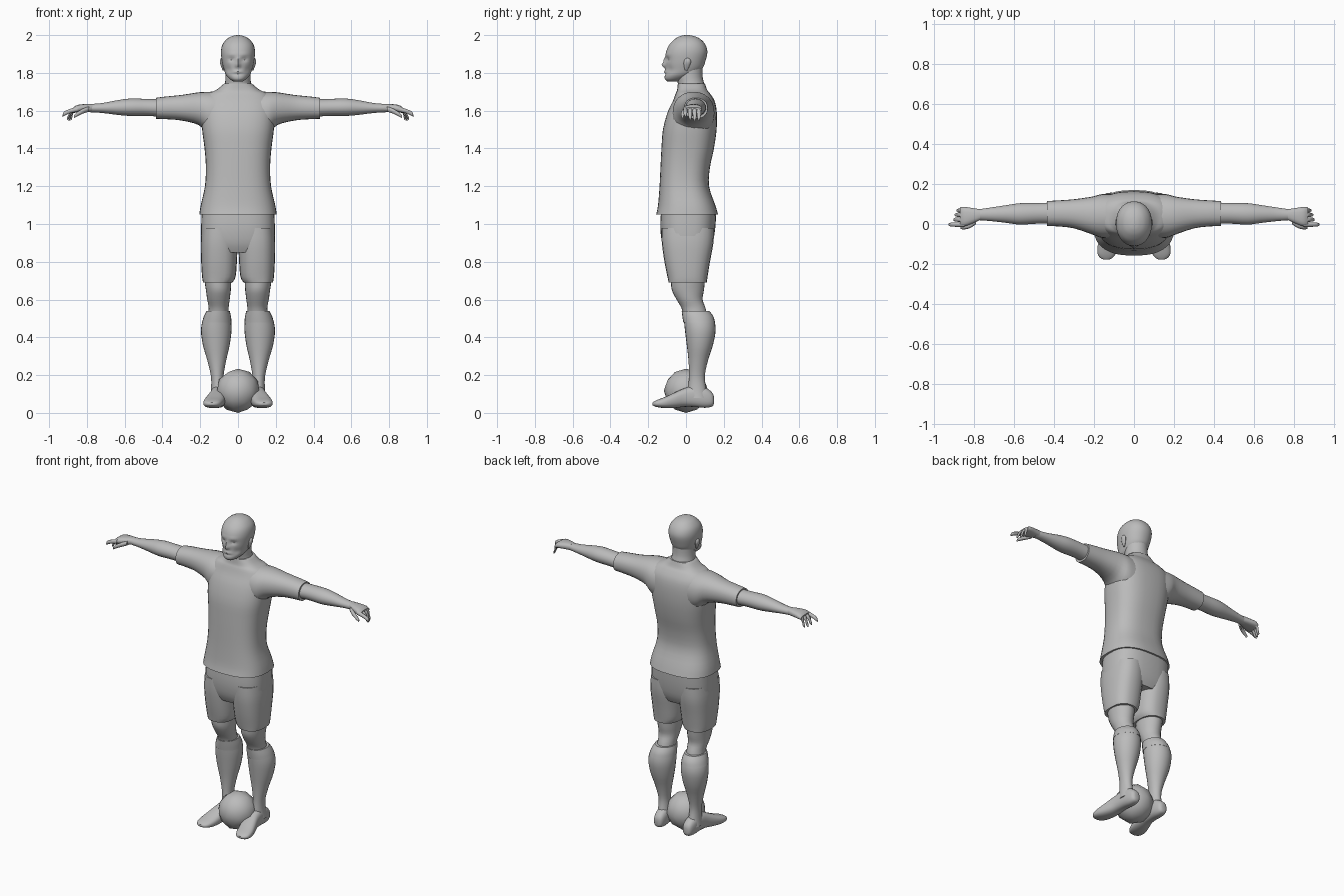
import bpy, bmesh, math

grey = bpy.data.materials.new("plain grey")
grey.diffuse_color = (0.5, 0.5, 0.5, 1)


def finish(name, bm, mirror=False, angle=45):
    bmesh.ops.recalc_face_normals(bm, faces=bm.faces)
    me = bpy.data.meshes.new(name)
    bm.to_mesh(me)
    bm.free()
    me.materials.append(grey)
    me.shade_smooth()
    me.set_sharp_from_angle(angle=math.radians(angle))
    ob = bpy.data.objects.new(name, me)
    bpy.context.collection.objects.link(ob)
    if mirror:
        ob.modifiers.new("mirror", 'MIRROR')
    return ob


def smooth_rings(rings, steps):
    """Fill in rings between the given ones along a smooth spline."""
    out = []
    for i in range(len(rings) - 1):
        p0, p1 = rings[max(i - 1, 0)], rings[i]
        p2, p3 = rings[i + 1], rings[min(i + 2, len(rings) - 1)]
        for s in range(steps):
            u = s / steps
            out.append([b + 0.5 * u * (c - a + u * (2*a - 5*b + 4*c - d + u * (3*(b - c) + d - a)))
                        for a, b, c, d in zip(p0, p1, p2, p3)])
    return out + [list(rings[-1])]


def loft(name, axis, rings, mirror=True, power=2.0, sides=24, steps=3, shape=None):
    """Rings are (position on axis, low, high, low, high) over the other two axes."""
    bm = bmesh.new()
    loops = []
    for t, a0, a1, b0, b1 in smooth_rings(rings, steps):
        loop = []
        for k in range(sides):
            w = 2 * math.pi * k / sides
            c, s = math.cos(w), math.sin(w)
            a = (a0 + a1) / 2 + (a1 - a0) / 2 * math.copysign(abs(c) ** (2 / power), c)
            b = (b0 + b1) / 2 + (b1 - b0) / 2 * math.copysign(abs(s) ** (2 / power), s)
            co = {'x': (t, a, b), 'y': (a, t, b), 'z': (a, b, t)}[axis]
            loop.append(bm.verts.new(shape(*co) if shape else co))
        loops.append(loop)
    for l0, l1 in zip(loops, loops[1:]):
        for k in range(sides):
            j = (k + 1) % sides
            bm.faces.new((l0[k], l0[j], l1[j], l1[k]))
    bm.faces.new(loops[0])
    bm.faces.new(loops[-1])
    return finish(name, bm, mirror)


def face_relief(x, y, z):
    """Push the front of the head into brow, eye sockets, nose, lips and chin."""
    if y < -0.03:
        for fx, fz, sx, sz, dy in ((0, 1.842, .011, .014, -.022), (0, 1.868, .008, .014, -.012),
                                   (.034, 1.872, .015, .010, .011), (.03, 1.897, .03, .008, -.004),
                                   (0, 1.806, .022, .007, -.007), (0, 1.793, .03, .005, .004),
                                   (.05, 1.815, .015, .02, .006)):
            y += dy * math.exp(-((abs(x) - fx) / sx) ** 2 - ((z - fz) / sz) ** 2)
    return x, y, z


# Head, ears and neck
loft("head", 'z', [(1.755, -.025, .025, -.10, -.04), (1.768, -.045, .045, -.112, 0),
                   (1.79, -.064, .064, -.112, .045), (1.82, -.075, .075, -.108, .085),
                   (1.86, -.085, .085, -.107, .102), (1.91, -.09, .09, -.105, .113),
                   (1.95, -.082, .082, -.088, .102), (1.98, -.058, .058, -.058, .075),
                   (1.995, -.03, .03, -.03, .042), (2.0, -.006, .006, -.006, .012)],
     mirror=False, power=2.15, sides=48, steps=5, shape=face_relief)
loft("ears", 'z', [(1.812, .072, .080, -.004, .006), (1.83, .072, .088, -.01, .016),
                   (1.855, .075, .096, -.012, .026), (1.872, .078, .094, -.006, .022),
                   (1.88, .08, .086, .002, .012)], sides=12)
loft("neck", 'z', [(1.68, -.085, .085, -.05, .11), (1.74, -.07, .07, -.043, .097),
                   (1.78, -.066, .066, -.05, .088), (1.84, -.066, .066, -.05, .088)], mirror=False)

# Shirt body and sleeves
loft("shirt", 'z', [(1.05, -.205, .205, -.158, .17), (1.10, -.197, .197, -.148, .155),
                    (1.20, -.175, .175, -.14, .122), (1.30, -.17, .17, -.135, .127),
                    (1.40, -.177, .177, -.13, .148), (1.50, -.19, .19, -.122, .162),
                    (1.59, -.195, .195, -.098, .163), (1.65, -.19, .19, -.07, .152),
                    (1.69, -.16, .16, -.055, .128), (1.71, -.115, .115, -.047, .112),
                    (1.745, -.072, .072, -.043, .1)], mirror=False, power=2.6, sides=36)
loft("sleeves", 'x', [(.10, -.07, .15, 1.46, 1.70), (.16, -.07, .15, 1.48, 1.70),
                      (.21, -.052, .137, 1.525, 1.697), (.30, -.022, .124, 1.548, 1.683),
                      (.38, -.012, .118, 1.555, 1.675), (.435, -.01, .115, 1.557, 1.668)],
     power=2.2)

# Forearms, palms, fingers and thumbs
loft("arms", 'x', [(.40, 0, .108, 1.567, 1.66), (.48, .002, .105, 1.572, 1.662),
                   (.57, -.003, .104, 1.572, 1.664), (.64, .006, .094, 1.578, 1.655),
                   (.72, .015, .082, 1.588, 1.64), (.79, .02, .072, 1.592, 1.635)])
loft("palms", 'x', [(.77, .02, .074, 1.594, 1.636), (.81, .002, .08, 1.592, 1.635),
                    (.85, -.012, .086, 1.59, 1.63), (.872, -.008, .083, 1.588, 1.618)],
     power=2.5, sides=16)
for finger, y, tip, drop in (("index", -.003, .928, 1.572), ("middle", .022, .905, 1.556),
                             ("ring", .046, .898, 1.55), ("little", .068, .888, 1.553)):
    mid = (.855 + tip) / 2
    loft(finger + "_fingers", 'x', [(.85, y - .012, y + .012, 1.594, 1.622),
                                    (mid, y - .011, y + .011, 1.585, 1.609),
                                    (tip - .008, y - .009, y + .009, drop, drop + .024),
                                    (tip, y - .004, y + .004, drop - .005, drop + .008)],
         sides=10)
loft("thumbs", 'x', [(.79, 0, .03, 1.594, 1.622), (.82, -.02, .006, 1.584, 1.612),
                     (.85, -.027, -.006, 1.57, 1.594), (.868, -.025, -.012, 1.56, 1.575)], sides=10)

# Shorts
loft("shorts_waist", 'z', [(.85, -.175, .175, -.105, .12), (.90, -.192, .192, -.126, .142),
                           (.98, -.195, .195, -.136, .155), (1.07, -.192, .192, -.132, .16)],
     mirror=False, power=2.7, sides=36)
loft("shorts_legs", 'z', [(.69, .03, .185, -.092, .11), (.72, .013, .19, -.098, .114),
                          (.80, .006, .195, -.114, .127), (.90, .002, .197, -.128, .145),
                          (.98, .004, .19, -.13, .148)], power=2.5)

# Knees, socks and folded sock tops
loft("knees", 'z', [(.48, .05, .165, -.005, .12), (.55, .05, .155, -.022, .105),
                    (.60, .044, .163, -.05, .088), (.65, .038, .17, -.075, .095),
                    (.70, .035, .177, -.08, .1), (.76, .03, .18, -.085, .105)])
loft("socks", 'z', [(.08, .065, .148, .005, .12), (.14, .074, .142, .012, .105),
                    (.20, .076, .144, .016, .1), (.28, .062, .163, .013, .117),
                    (.36, .044, .186, .004, .143), (.44, .034, .196, -.006, .157),
                    (.50, .038, .184, -.012, .147), (.53, .044, .167, -.016, .128)])
loft("sock_cuffs", 'z', [(.478, .034, .191, -.014, .154), (.51, .037, .181, -.019, .145),
                         (.54, .044, .166, -.023, .124)])

# Shoes
loft("shoes", 'y', [(.148, .09, .115, .05, .085), (.138, .074, .13, .034, .108),
                    (.10, .066, .14, .027, .135), (.04, .066, .145, .032, .142),
                    (-.01, .064, .152, .032, .13), (-.06, .068, .168, .026, .108),
                    (-.11, .078, .182, .025, .085), (-.15, .092, .182, .03, .07),
                    (-.17, .108, .168, .036, .06), (-.178, .125, .152, .042, .054)], power=2.5)

# Ball
bm = bmesh.new()
bmesh.ops.create_icosphere(bm, subdivisions=2, radius=.117)
for v in bm.verts:
    v.co.z += .117
finish("ball", bm, angle=80)
